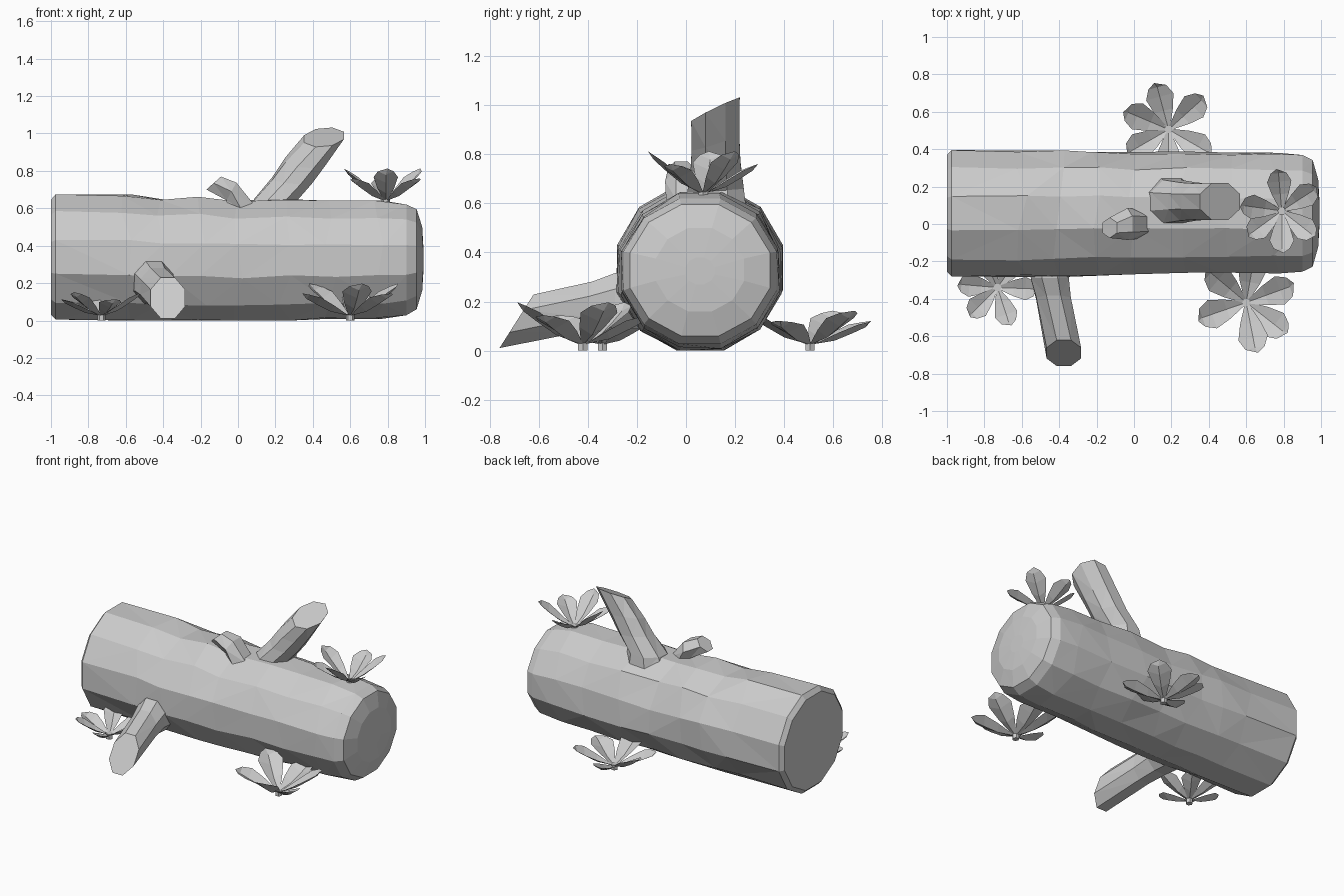
import bpy, bmesh, math, random
from mathutils import Vector

if "Cube" in bpy.data.objects:
    bpy.data.objects.remove(bpy.data.objects["Cube"])

random.seed(4)
mat = bpy.data.materials.new("plain_grey")
mat.diffuse_color = (0.6, 0.6, 0.6, 1)
mat.use_nodes = True
mat.node_tree.nodes["Principled BSDF"].inputs["Base Color"].default_value = mat.diffuse_color


def finish(name, bm, solid=True):
    if solid:
        bmesh.ops.recalc_face_normals(bm, faces=bm.faces)
    me = bpy.data.meshes.new(name)
    bm.to_mesh(me)
    bm.free()
    me.materials.append(mat)
    ob = bpy.data.objects.new(name, me)
    bpy.context.collection.objects.link(ob)
    return ob


def ring(c, u, v, n, offset=0.0):
    c, u, v = Vector(c), Vector(u), Vector(v)
    return [c + u * math.cos(a) + v * math.sin(a)
            for a in (2 * math.pi * (i + offset) / n for i in range(n))]


def loft(name, rings):
    bm = bmesh.new()
    vs = [[bm.verts.new(p) for p in r] for r in rings]
    n = len(vs[0])
    sides = []
    for a, b in zip(vs, vs[1:]):
        for i in range(n):
            j = (i + 1) % n
            sides.append(bm.faces.new((a[i], a[j], b[j], b[i])))
    bm.faces.new(vs[0])
    bm.faces.new(vs[-1])
    bmesh.ops.triangulate(bm, faces=sides, quad_method='SHORT_EDGE')
    return finish(name, bm)


# Log: x, bottom z, top z, half width in y
profile = [(-1.0, 0.03, 0.645, 0.312), (-0.975, 0.005, 0.675, 0.338), (-0.6, 0.0, 0.67, 0.335),
           (-0.4, 0.0, 0.652, 0.335), (-0.2, 0.0, 0.657, 0.328), (0.0, 0.0, 0.637, 0.322),
           (0.25, 0.005, 0.645, 0.325), (0.5, 0.01, 0.636, 0.318), (0.75, 0.015, 0.636, 0.316),
           (0.9, 0.028, 0.62, 0.312), (0.955, 0.06, 0.595, 0.285), (0.985, 0.16, 0.5, 0.18),
           (0.992, 0.27, 0.38, 0.06)]
rings = []
for k, (x, lo, hi, w) in enumerate(profile):
    h = (hi - lo) / 2 / math.cos(math.pi / 12)
    r = ring((x, 0.057, (lo + hi) / 2), (0, w / math.cos(math.pi / 12), 0), (0, 0, h), 12, 0.5)
    if 1 < k < 9:  # uneven bark
        for p in r:
            p.x += random.uniform(-0.035, 0.035)
            p.y += random.uniform(-0.008, 0.008)
            p.z = max(0, p.z + random.uniform(-0.008, 0.008))
    rings.append(r)
loft("log", rings)

# Branch stubs
loft("top_branch", [
    ring((0.20, 0.12, 0.58), (0.15, 0, 0), (0, 0.135, 0), 8, 0.5),
    ring((0.205, 0.12, 0.65), (0.125, 0, 0), (0, 0.125, 0.01), 8, 0.5),
    ring((0.29, 0.12, 0.75), (0.115, 0, -0.01), (0, 0.11, 0.02), 8, 0.5),
    ring((0.36, 0.12, 0.85), (0.115, 0, -0.01), (0, 0.105, 0.035), 8, 0.5),
    ring((0.46, 0.12, 0.98), (0.115, 0, 0.01), (0, 0.107, 0.052), 8, 0.5)])
loft("small_stub", [
    ring((0.02, 0.0, 0.59), (0, 0.08, 0), (0.08, 0, 0.03), 6),
    ring((-0.035, 0.0, 0.69), (0, 0.085, 0), (0.03, 0, 0.055), 6),
    ring((-0.13, -0.02, 0.735), (0, 0.055, 0), (0.045, 0, 0.04), 6)])
loft("front_branch", [
    ring((-0.455, -0.15, 0.20), (0.12, 0, 0), (0, 0, 0.125), 8, 0.5),
    ring((-0.45, -0.29, 0.205), (0.11, 0, 0), (0, 0.0, 0.12), 8, 0.5),
    ring((-0.43, -0.40, 0.18), (0.10, 0, 0), (0, 0.02, 0.11), 8, 0.5),
    ring((-0.375, -0.69, 0.12), (0.10, 0, 0), (0, 0.075, 0.118), 8, 0.5)])


# Leafy rosettes: folded petals around a short stalk
def petal(bm, centre, angle, length, rise):
    d = Vector((math.cos(angle), math.sin(angle), 0))
    s = Vector((-d.y, d.x, 0))

    def pt(t, side, lift):
        z = 0.025 + rise * t ** 1.3 + lift * length
        return bm.verts.new(centre + d * (t * length) + s * (side * length) + Vector((0, 0, z)))

    rows = [[pt(t, -w, l), pt(t, 0, -0.05 * (t > 0.1)), pt(t, w, l)]
            for t, w, l in ((0.06, 0.05, 0.0), (0.4, 0.2, 0.07), (0.7, 0.29, 0.08), (0.9, 0.19, 0.03))]
    tip = pt(1.0, 0.04, 0.0)
    for a, b in zip(rows, rows[1:]):
        for i in (0, 1):
            bm.faces.new((a[i], a[i + 1], b[i + 1], b[i]))
    for i in (0, 1):
        bm.faces.new((rows[-1][i], rows[-1][i + 1], tip))


plants = {
    "front_left_rosette": ((-0.73, -0.34, 0), 0.215, 0.11, (175, 225, 288, 358, 55, 115)),
    "front_right_rosette": ((0.60, -0.42, 0), 0.275, 0.15, (199, 281, 322, 20, 80, 140)),
    "back_rosette": ((0.185, 0.505, 0), 0.26, 0.12, (105, 42, 330, 270, 210, 157)),
    "top_rosette": ((0.79, 0.07, 0.615), 0.225, 0.15, (95, 33, 322, 270, 216, 172))}
for name, (c, length, rise, angles) in plants.items():
    bm = bmesh.new()
    c = Vector(c)
    for i, a in enumerate(angles):
        petal(bm, c, math.radians(a), length, rise * (1.15 if i % 2 else 0.8))
    finish(name, bm, False)
    loft(name + "_stalk", [ring(c + Vector((0, 0, z)), (0.022, 0, 0), (0, 0.022, 0), 6)
                           for z in (0.0, 0.035)])
